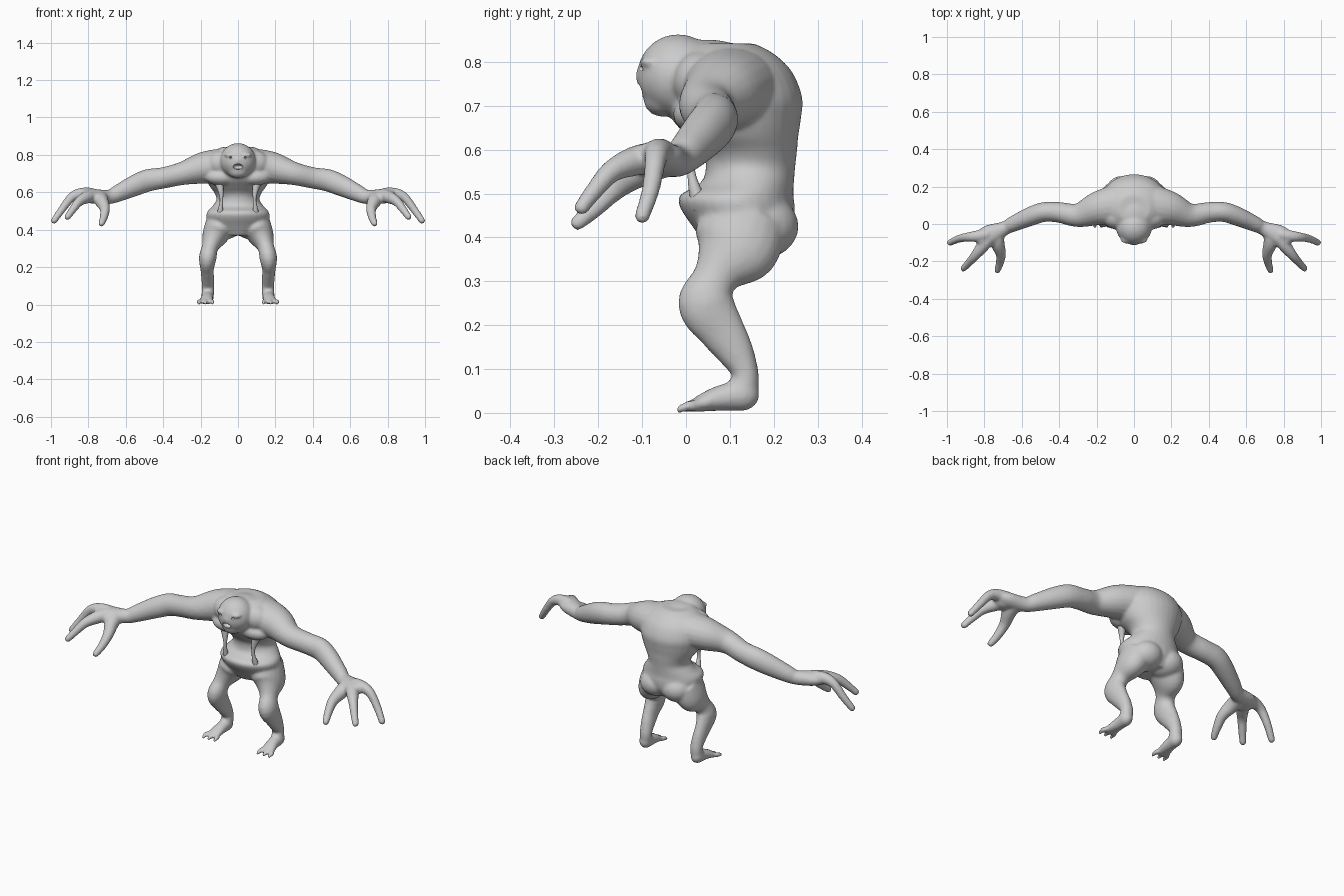
import bpy, bmesh, math
from mathutils import Vector, Matrix

bm = bmesh.new()


def catmull(a, b, c, d, t):
    return [0.5 * (2 * q + (r - p) * t + (2 * p - 5 * q + 4 * r - s) * t * t
                   + (3 * q - p - 3 * r + s) * t ** 3) for p, q, r, s in zip(a, b, c, d)]


def tube(target, secs, up, sx=1, sides=20, steps=5, level=False):
    """Smooth closed loft through (x, y, z, side radius, other radius)."""
    secs = [tuple(s) if len(s) == 5 else (*s, s[3]) for s in secs]
    pts = []
    for i in range(len(secs) - 1):
        quad = [secs[max(i - 1, 0)], secs[i], secs[i + 1], secs[min(i + 2, len(secs) - 1)]]
        pts += [catmull(*quad, k / steps) for k in range(steps)]
    pts.append(secs[-1])
    cen = [Vector(p[:3]) for p in pts]
    if not level:  # rounded tip
        tan = (cen[-1] - cen[-2]).normalized()
        last = pts[-1]
        for k in (0.5, 0.85):
            f = math.sqrt(1 - k * k)
            pts.append((*(cen[-1] + tan * min(last[3:]) * k), last[3] * f, last[4] * f))
        cen = [Vector(p[:3]) for p in pts]
    rings = []
    for i, p in enumerate(pts):
        t = (cen[min(i + 1, len(cen) - 1)] - cen[max(i - 1, 0)]).normalized()
        if level:  # keep the rings horizontal
            t = Vector((0, 0, 1))
        side = t.cross(Vector(up)).normalized()
        oth = side.cross(t)
        ring = []
        for k in range(sides):
            a = 2 * math.pi * k / sides
            v = cen[i] + side * p[3] * math.cos(a) + oth * p[4] * math.sin(a)
            ring.append(target.verts.new((v.x * sx, v.y, v.z)))
        rings.append(ring)
    for r0, r1 in zip(rings, rings[1:]):
        for k in range(sides):
            j = (k + 1) % sides
            target.faces.new((r0[k], r0[j], r1[j], r1[k]))
    target.faces.new(rings[0])
    target.faces.new(rings[-1])


def blob(target, c, r):
    m = Matrix.Translation(c) @ Matrix.Diagonal((*r, 1))
    bmesh.ops.create_uvsphere(target, u_segments=24, v_segments=16, radius=1, matrix=m)


def finish(target, name):
    bmesh.ops.recalc_face_normals(target, faces=target.faces)
    for f in target.faces:
        f.smooth = True
    me = bpy.data.meshes.new(name)
    target.to_mesh(me)
    target.free()
    ob = bpy.data.objects.new(name, me)
    bpy.context.collection.objects.link(ob)
    return ob


Y, Z = (0, 1, 0), (0, 0, 1)

# torso: pelvis, hollow waist, hunched chest
tube(bm, [(0, .13, .37, .09, .08), (0, .13, .42, .15, .112), (0, .118, .465, .168, .13),
          (0, .115, .495, .165, .13), (0, .14, .525, .138, .106), (0, .147, .56, .115, .102),
          (0, .145, .595, .125, .108), (0, .13, .63, .15, .126), (0, .115, .67, .17, .147),
          (0, .112, .72, .18, .153), (0, .105, .78, .165, .135), (0, .09, .82, .13, .108),
          (0, .085, .842, .085, .07)], Y, sides=32, level=True)

# head, neck and nose
blob(bm, (0, -.018, .768), (.096, .094, .095))
blob(bm, (0, .05, .765), (.12, .125, .086))
blob(bm, (0, -.055, .715), (.055, .042, .04))
blob(bm, (0, -.104, .768), (.018, .012, .018))

for s in (-1, 1):
    # brow, neck muscle, chest muscle, buttock
    blob(bm, (s * .04, -.083, .80), (.034, .022, .014))
    blob(bm, (s * .085, .035, .755), (.085, .065, .07))
    blob(bm, (s * .085, .03, .68), (.09, .06, .045))
    blob(bm, (s * .066, .165, .425), (.088, .092, .076))
    # arm
    tube(bm, [(.06, .105, .745, .115, .09), (.13, .095, .738, .105, .09), (.2, .08, .727, .09, .083),
              (.3, .047, .70, .064, .062),
              (.4, .062, .677, .055, .057), (.48, .064, .664, .053, .06), (.55, .042, .637, .051, .057),
              (.64, .003, .595, .043, .046), (.69, -.022, .575, .038, .038),
              (.77, -.058, .58, .055, .038), (.82, -.078, .588, .045, .03)], Z, s)
    blob(bm, (s * .782, -.08, .575), (.055, .046, .035))
    # fingers
    for f in ([(.78, -.055, .59, .035), (.84, -.065, .593, .031), (.89, -.07, .573, .025),
               (.94, -.08, .51, .021), (.984, -.10, .448, .018)],
              [(.77, -.07, .585, .035), (.81, -.12, .573, .034), (.85, -.17, .55, .026),
               (.885, -.21, .505, .021), (.912, -.238, .468, .018)],
              [(.73, -.04, .575, .036), (.73, -.10, .555, .038), (.712, -.16, .513, .028),
               (.718, -.21, .465, .022), (.73, -.247, .433, .018)]):
        tube(bm, f, (.5, -.5, 1), s, 14)
    # leg
    tube(bm, [(.09, .13, .43, .085, .10), (.122, .11, .37, .07, .098), (.148, .068, .31, .045, .052),
              (.162, .046, .25, .047, .065), (.165, .08, .19, .036, .054), (.162, .112, .14, .034, .043),
              (.16, .135, .09, .033, .031), (.162, .128, .05, .033, .038)], Y, s)
    # foot, heel and toes
    blob(bm, (s * .163, .126, .042), (.034, .042, .038))
    tube(bm, [(.163, .13, .04, .032, .035), (.165, .08, .034, .033, .03),
              (.17, .035, .022, .037, .02), (.172, .015, .014, .036, .013)], Z, s)
    for x in (.137, .174, .209):
        tube(bm, [(.172 + (x - .172) * .6, .03, .018, .014), (x, .005, .015, .013),
                  (x, -.017, .007, .009)], Z, s, 12)

for v in bm.verts:
    v.co.z = max(v.co.z, -.004)
body = finish(bm, "creature_body")

# mouth and eye cutter
cut = bmesh.new()
blob(cut, (0, -.105, .737), (.026, .03, .014))
for s in (-1, 1):
    blob(cut, (s * .04, -.105, .785), (.009, .012, .006))
cutter = finish(cut, "mouth_cutter")
cutter.hide_render = True
cutter.hide_viewport = True

rm = body.modifiers.new("fuse", 'REMESH')
rm.mode = 'VOXEL'
rm.voxel_size = .0065
rm.use_smooth_shade = True
sm = body.modifiers.new("soften", 'SMOOTH')
sm.factor = .5
sm.iterations = 10
bo = body.modifiers.new("face_holes", 'BOOLEAN')
bo.operation = 'DIFFERENCE'
bo.object = cutter

# sinew strands bridging the open belly
st = bmesh.new()
for s in (-1, 1):
    tube(st, [(.095, .035, .465, .02), (.093, .02, .51, .014), (.089, .012, .55, .009),
              (.09, .012, .59, .012), (.10, .025, .65, .025)], Y, s, 12)
finish(st, "belly_strands")
